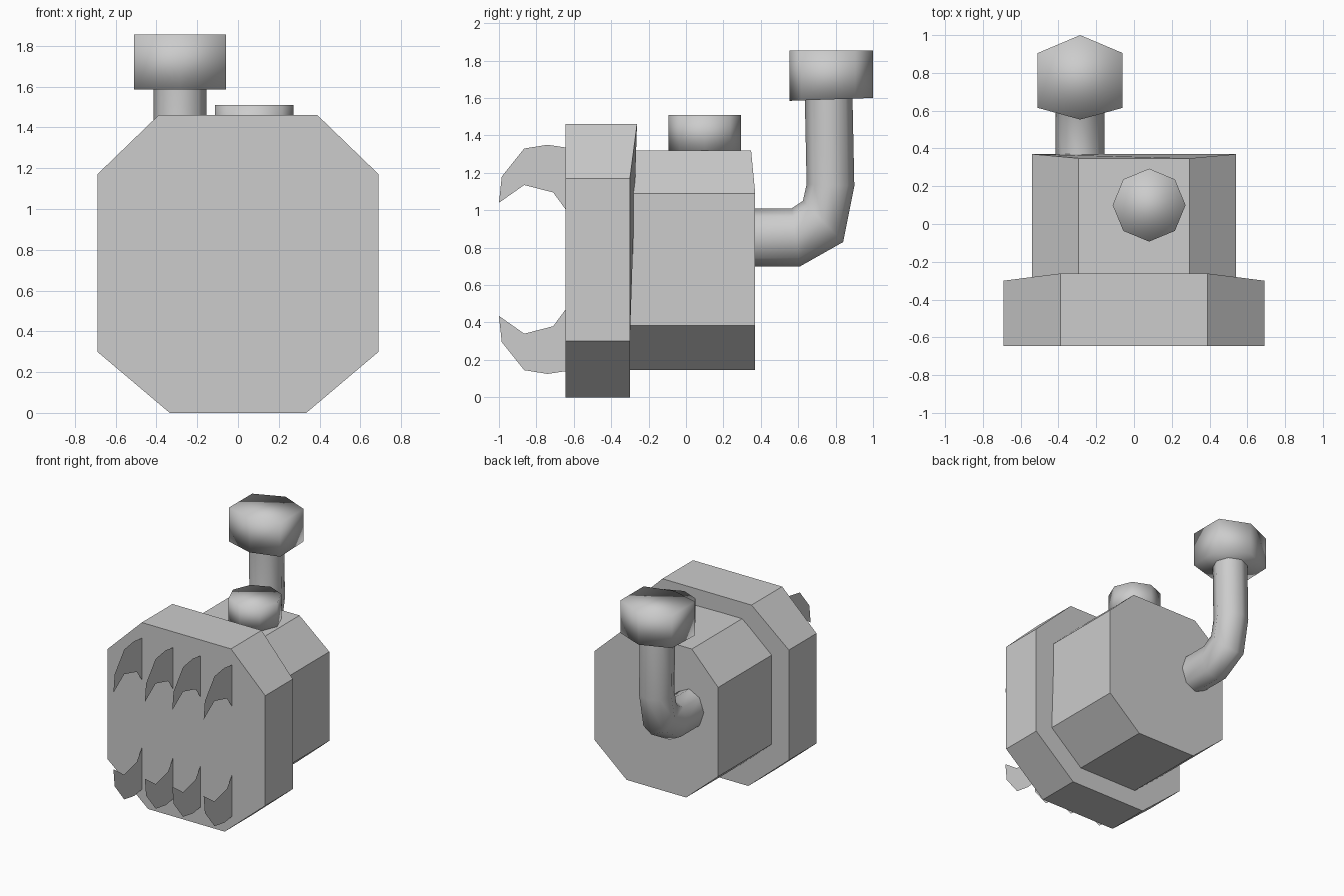
import bpy, bmesh, math

cube = bpy.data.objects.get("Cube")
if cube:
    bpy.data.objects.remove(cube)

gray = bpy.data.materials.new("plain_gray")
gray.use_nodes = True
gray.diffuse_color = (0.604, 0.604, 0.604, 1)
gray.node_tree.nodes["Principled BSDF"].inputs["Base Color"].default_value = (0.604, 0.604, 0.604, 1)


def finish(name, bm, smooth=False):
    if len(bm.faces) > 1:
        bmesh.ops.recalc_face_normals(bm, faces=bm.faces[:])
    for f in bm.faces:
        f.smooth = smooth
    mesh = bpy.data.meshes.new(name)
    bm.to_mesh(mesh)
    bm.free()
    mesh.materials.append(gray)
    obj = bpy.data.objects.new(name, mesh)
    bpy.context.collection.objects.link(obj)
    return obj


def loft(name, rings, smooth=False, caps=True):
    """Skin a series of rings that have the same number of points."""
    bm = bmesh.new()
    loops = [[bm.verts.new(p) for p in ring] for ring in rings]
    n = len(loops[0])
    for a, b in zip(loops, loops[1:]):
        for i in range(n):
            j = (i + 1) % n
            bm.faces.new((a[i], a[j], b[j], b[i]))
    if caps:
        bm.faces.new(loops[0][::-1])
        bm.faces.new(loops[-1])
    return finish(name, bm, smooth)


def octagon(half, xt, xb, z0, zs0, zs1, z1, y, ytop):
    """Chamfered section whose top edge may sit at its own depth."""
    right = [(xb, y, z0), (half, y, zs0), (half, y, zs1), (xt, ytop, z1)]
    return right + [(-x, d, z) for x, d, z in reversed(right)]


# Main blocks
front = (0.69, 0.39, 0.335, 0, 0.30, 1.17, 1.46)
loft("front_block", [octagon(*front, -0.645, -0.645), octagon(*front, -0.30, -0.262)])
rear = (0.54, 0.295, 0.26, 0.145, 0.385, 1.09, 1.32)
loft("rear_block", [octagon(*rear, -0.31, -0.31), octagon(*rear, 0.37, 0.348)])

# Short chimney on top
ring = [(0.08 + 0.193 * math.cos(i * math.pi / 4), 0.1 + 0.193 * math.sin(i * math.pi / 4))
        for i in range(8)]
loft("short_stack", [[(x, y, z) for x, y in ring] for z in (1.315, 1.51)], smooth=True)

# Bent exhaust pipe: outer and inner (y, z) of each elbow section
bends = [((0.36, 0.70), (0.36, 1.01)), ((0.61, 0.70), (0.565, 1.01)),
         ((0.84, 0.83), (0.625, 1.05)), ((0.90, 1.13), (0.645, 1.14)),
         ((0.89, 1.61), (0.635, 1.61))]
rings = []
for (oy, oz), (iy, iz) in bends:
    sec = []
    for i in range(8):
        c, s = math.cos(i * math.pi / 4), math.sin(i * math.pi / 4)
        sec.append((-0.285 + 0.13 * s, (oy + iy) / 2 + c * (oy - iy) / 2,
                    (oz + iz) / 2 + c * (oz - iz) / 2))
    rings.append(sec)
loft("exhaust_pipe", rings, smooth=True, caps=False)

# Hexagonal pipe cap
hexa = [(0, 1.0), (-0.225, 0.905), (-0.225, 0.615), (0, 0.553), (0.225, 0.615), (0.225, 0.905)]
loft("pipe_cap", [[(x - 0.285, y, 1.585 + (y - 0.553) * 0.035) for x, y in hexa],
                  [(x - 0.285, y, 1.855) for x, y in hexa]], smooth=True)

# Thin hooked claws, upper row mirrored to lower row
hook = [(-0.64, 1.335), (-0.74, 1.35), (-0.865, 1.33), (-0.985, 1.18), (-1.0, 1.04),
        (-0.865, 1.135), (-0.71, 1.095), (-0.64, 1.0)]
for i, x in enumerate((-0.39, -0.115, 0.125, 0.40)):
    for row in ("upper", "lower"):
        bm = bmesh.new()
        bm.faces.new([bm.verts.new((x, y, z if row == "upper" else 1.475 - z)) for y, z in hook])
        bmesh.ops.triangulate(bm, faces=bm.faces[:])
        finish(f"{row}_claw_{i + 1}", bm)
